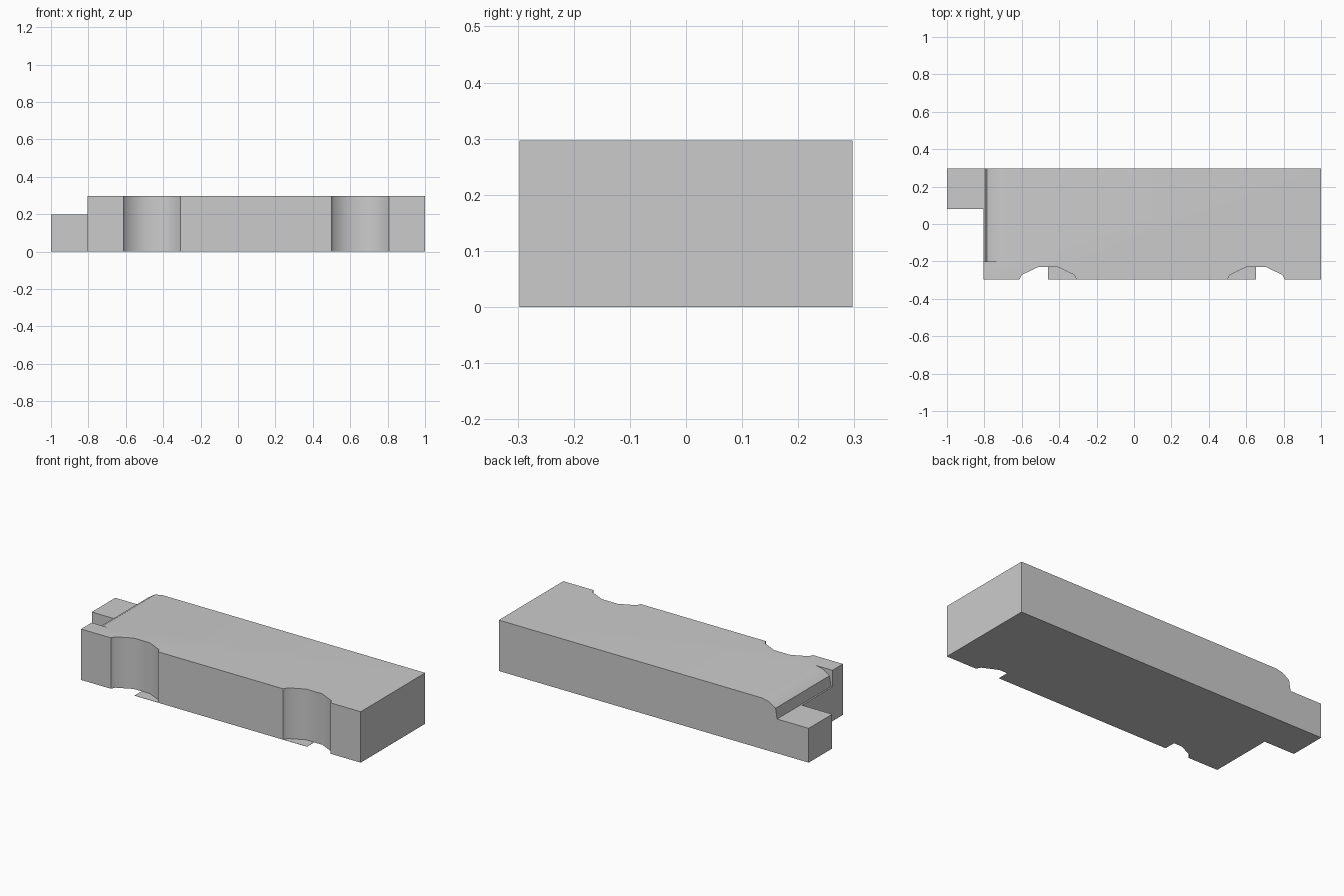
import bpy, bmesh
from mathutils import Vector

if "Cube" in bpy.data.objects:
    bpy.data.objects.remove(bpy.data.objects["Cube"], do_unlink=True)

FRONT, BACK, HEIGHT = -0.297, 0.297, 0.297

grey = bpy.data.materials.new("light_grey")
grey.use_nodes = True
colour = (0.6, 0.6, 0.6, 1)
grey.diffuse_color = colour
grey.node_tree.nodes["Principled BSDF"].inputs["Base Color"].default_value = colour


def prism(name, points, direction):
    """Extrude a flat outline along a direction into a closed solid."""
    bm = bmesh.new()
    face = bm.faces.new([bm.verts.new(p) for p in points])
    new = bmesh.ops.extrude_face_region(bm, geom=[face], use_keep_orig=True)["geom"]
    bmesh.ops.translate(bm, vec=Vector(direction),
                        verts=[v for v in new if isinstance(v, bmesh.types.BMVert)])
    bmesh.ops.recalc_face_normals(bm, faces=bm.faces[:])
    mesh = bpy.data.meshes.new(name)
    bm.to_mesh(mesh)
    bm.free()
    mesh.materials.append(grey)
    obj = bpy.data.objects.new(name, mesh)
    bpy.context.collection.objects.link(obj)
    return obj


def scallop(centre):
    """Shallow arch cut into the front edge, from -x to +x."""
    half = [(0.153, 0), (0.14, 0.025), (0.052, 0.067)]
    left = [(centre - dx, FRONT + dy) for dx, dy in half]
    right = [(centre + dx, FRONT + dy) for dx, dy in reversed(half)]
    return left + right


# Body outline with the end tab and two front scallops
scallops = {"right": scallop(-0.46), "left": scallop(0.653)}
outline = [(-0.805, FRONT)] + scallops["right"] + scallops["left"]
outline += [(1, FRONT), (1, BACK), (-1, BACK), (-1, 0.08), (-0.805, 0.08)]
body = prism("body", [(x, y, 0) for x, y in outline], (0, 0, HEIGHT))

# Rounded step cut over the tab, leaving a full-height lip at the front
step = [(-1.1, 0.2), (-0.796, 0.2), (-0.786, 0.26), (-0.745, 0.287),
        (-0.6, 0.319), (-0.6, 0.4), (-1.1, 0.4)]
cutter = prism("step_cutter", [(x, -0.2, z) for x, z in step], (0, 0.6, 0))
cutter.hide_render = True

bpy.ops.object.select_all(action="DESELECT")
bpy.context.view_layer.objects.active = body
body.select_set(True)
cut = body.modifiers.new("step_cut", "BOOLEAN")
cut.operation = "DIFFERENCE"
cut.solver = "EXACT"
cut.object = cutter
bpy.ops.object.modifier_apply(modifier=cut.name)
bpy.data.objects.remove(cutter, do_unlink=True)
bpy.ops.object.shade_smooth_by_angle(angle=0.8)

# Thin floor plates closing the inner half of each scallop
for side, centre, inward in (("right", -0.46, 1), ("left", 0.653, -1)):
    arc = [p for p in scallops[side] if (p[0] - centre) * inward > 0]
    arc.sort(key=lambda p: p[1])
    points = [(centre, FRONT)] + arc + [(centre, arc[-1][1])]
    prism(side + "_floor_plate", [(x, y, 0) for x, y in points], (0, 0, 0.001))
